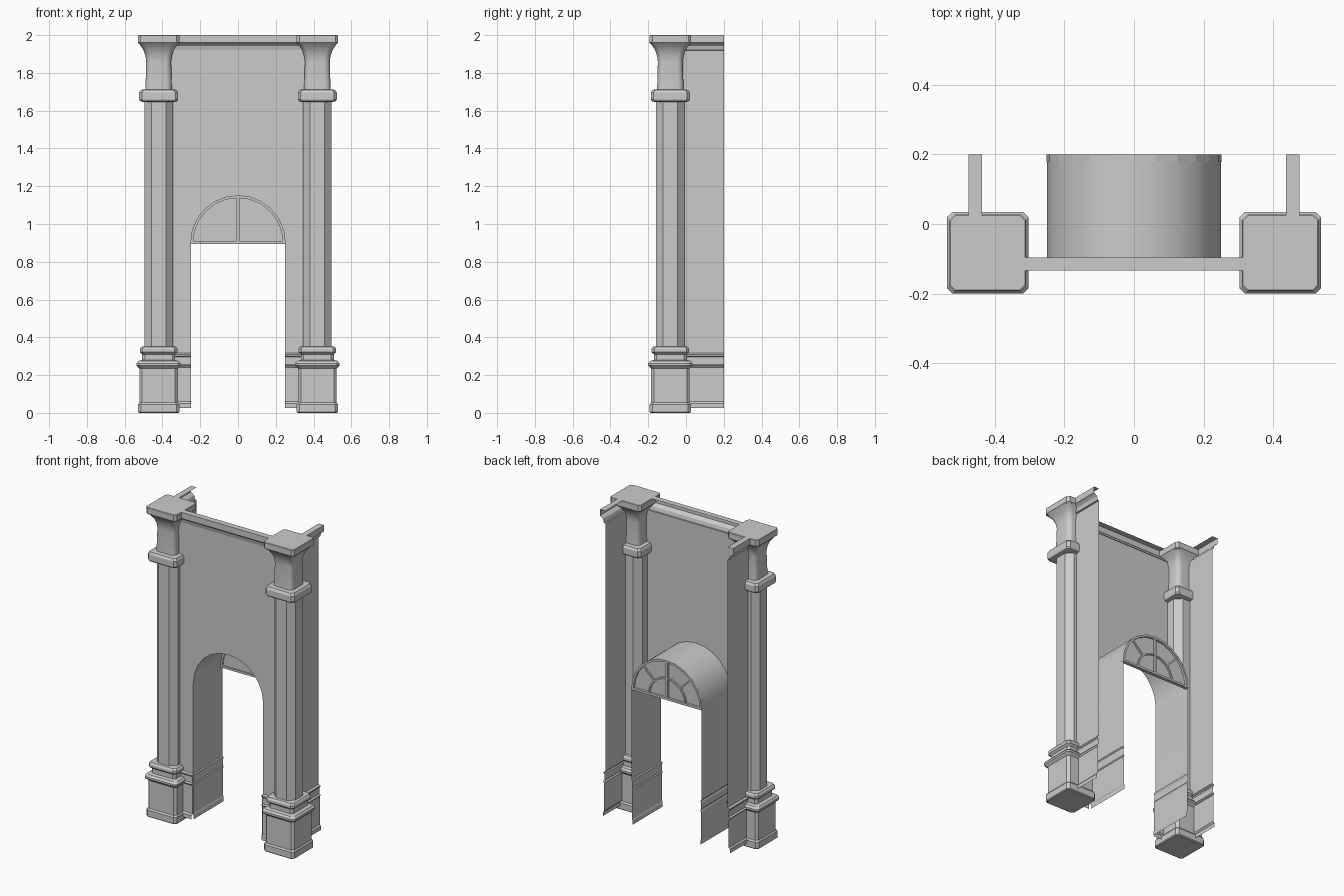
import bpy, bmesh, math
from mathutils import Matrix, Vector

if "Cube" in bpy.data.objects:
    bpy.data.objects.remove(bpy.data.objects["Cube"], do_unlink=True)

stone = bpy.data.materials.new("grey stone")
stone.use_nodes = True
GREY = (0.6, 0.6, 0.6, 1)
stone.diffuse_color = GREY
stone.node_tree.nodes["Principled BSDF"].inputs["Base Color"].default_value = GREY

COL_X, COL_Y = 0.42, -0.083      # column centre
WALL_Y, WALL_X = -0.10, 0.437    # front and side wall planes
BACK = 0.2
R, SPRING, SEG = 0.25, 0.9, 12   # arch


def finish(name, bm, smooth=None, weld=True):
    if weld:
        bmesh.ops.remove_doubles(bm, verts=bm.verts, dist=0.0001)
    bmesh.ops.recalc_face_normals(bm, faces=bm.faces)
    mesh = bpy.data.meshes.new(name)
    bm.to_mesh(mesh)
    bm.free()
    mesh.materials.append(stone)
    obj = bpy.data.objects.new(name, mesh)
    bpy.context.collection.objects.link(obj)
    if smooth:
        bpy.ops.object.select_all(action="DESELECT")
        obj.select_set(True)
        bpy.context.view_layer.objects.active = obj
        bpy.ops.object.shade_smooth_by_angle(angle=math.radians(smooth))
    return obj


def loft(bm, rings, closed=True, caps=False):
    """Join successive point rows with quads."""
    rows = [[bm.verts.new(p) for p in ring] for ring in rings]
    n = len(rows[0])
    for a, b in zip(rows, rows[1:]):
        for i in range(n if closed else n - 1):
            j = (i + 1) % n
            bm.faces.new((a[i], a[j], b[j], b[i]))
    if caps:
        bm.faces.new(rows[0])
        bm.faces.new(rows[-1])


def square_ring(cx, z, half, corner, steps):
    """Square outline with chamfered (one step) or rounded corners."""
    points = []
    for quarter in range(4):
        start = quarter * math.pi / 2
        mid = start + math.pi / 4
        ox = math.copysign(half - corner, math.cos(mid))
        oy = math.copysign(half - corner, math.sin(mid))
        for k in range(steps + 1):
            a = start + math.pi / 2 * k / steps
            points.append((cx + ox + corner * math.cos(a), COL_Y + oy + corner * math.sin(a), z))
    return points


def column_part(name, cx, profile, corner, steps=1, smooth=None):
    bm = bmesh.new()
    loft(bm, [square_ring(cx, z, half, corner, steps) for half, z in profile], caps=True)
    finish(name, bm, smooth)


def moulding(name, profile, start, end, place):
    """Open sheet: a profile of (offset, z) run straight from start to end."""
    bm = bmesh.new()
    loft(bm, [[place(off, t, z) for off, z in profile] for t in (start, end)], closed=False)
    return finish(name, bm)


def arc(radius, y):
    return [(radius * math.cos(math.pi * k / SEG), y, SPRING + radius * math.sin(math.pi * k / SEG))
            for k in range(SEG + 1)]


def half_ring(name, inner, outer, y0, y1):
    bm = bmesh.new()
    rows = [arc(inner, y0), arc(outer, y0), arc(outer, y1), arc(inner, y1)]
    loft(bm, list(zip(*rows)), caps=True)
    finish(name, bm)


def bar(name, size, centre, tilt=0):
    bm = bmesh.new()
    bmesh.ops.create_cube(bm, size=1)
    bm.transform(Matrix.Translation(centre) @ Matrix.Rotation(tilt, 4, "Y")
                 @ Matrix.Diagonal(Vector(size).to_4d()))
    finish(name, bm)


# Profiles as (offset, height)
PEDESTAL = [(0.104, 0), (0.109, 0.005), (0.109, 0.045), (0.102, 0.055), (0.102, 0.235),
            (0.117, 0.25), (0.117, 0.262), (0.107, 0.275), (0.087, 0.28), (0.087, 0.31),
            (0.1, 0.322), (0.1, 0.338), (0.092, 0.35), (0.075, 0.352)]
COLLAR = [(0.078, 1.645), (0.098, 1.65), (0.103, 1.66), (0.103, 1.695), (0.095, 1.71), (0.068, 1.713)]
NECK = [(0.07, 1.71), (0.066, 1.86), (0.07, 1.89), (0.08, 1.92), (0.095, 1.943), (0.105, 1.955)]
CAP = [(0.105, 1.955), (0.11, 1.96), (0.11, 1.997), (0.107, 2)]
CORNICE = [(0, 2), (0.038, 2), (0.038, 1.96), (0.028, 1.954), (0.016, 1.943), (0.01, 1.92), (0, 1.92)]
SKIRTING = [(0, 0.316), (0.012, 0.31), (0.012, 0.302), (0.006, 0.296), (0.006, 0.256),
            (0.016, 0.25), (0.008, 0.24), (0.008, 0.06), (0.016, 0.05), (0.016, 0.025)]

for s, side in ((1, "left"), (-1, "right")):
    cx = s * COL_X
    # Column
    column_part(side + "_pedestal", cx, PEDESTAL, 0.015)
    column_part(side + "_shaft", cx, [(0.076, 0.34), (0.076, 1.66)], 0.038)
    column_part(side + "_collar", cx, COLLAR, 0.015)
    column_part(side + "_neck", cx, NECK, 0.03, 5, 40)
    column_part(side + "_cap", cx, CAP, 0.015)

    # Side wall with cornice and skirting
    def on_side(off, t, z):
        return (s * (WALL_X + off), t, z)
    moulding(side + "_side_wall", [(0, 1.92), (0, 0.316)], COL_Y, BACK, on_side)
    moulding(side + "_side_cornice", CORNICE[:-1] + [(0, 1.918)], COL_Y, BACK, on_side)
    moulding(side + "_side_skirting", SKIRTING, COL_Y, BACK, on_side)

    # Skirting on the front wall and inside the opening
    moulding(side + "_front_skirting", SKIRTING, s * COL_X, s * R,
             lambda off, t, z: (t, WALL_Y - off, z))
    moulding(side + "_jamb_skirting", SKIRTING, WALL_Y - 0.008, BACK,
             lambda off, t, z: (s * (R - off * 0.5), t, z))

# Front wall sheet with arched opening
bm = bmesh.new()
opening = [(R, WALL_Y, 0.316)] + arc(R, WALL_Y) + [(-R, WALL_Y, 0.316)]
outline = []
for x, y, z in opening:
    a = math.atan2(z - SPRING, x)
    if z < SPRING - 0.01:
        outline.append((math.copysign(COL_X, x), y, z))
    else:
        k = min(COL_X / max(abs(math.cos(a)), 1e-6), (1.92 - SPRING) / max(math.sin(a), 1e-6))
        outline.append((k * math.cos(a), y, SPRING + k * math.sin(a)))
loft(bm, [opening, outline], closed=False)
finish("front_wall", bm)
# Upper corner infill between the radial strips
for s, side in ((1, "left"), (-1, "right")):
    bm = bmesh.new()
    corner = (s * COL_X, WALL_Y, 1.92)
    ring = [Vector(p) for p in outline if p[0] * s > 0 and p[2] > SPRING]
    on_edge = max((p for p in ring if abs(p.x) > COL_X - 0.001), key=lambda p: p.z)
    on_top = max((p for p in ring if p.z > 1.919), key=lambda p: abs(p.x))
    bm.faces.new([bm.verts.new(p) for p in (on_edge, corner, on_top)])
    finish(side + "_wall_corner", bm)
moulding("front_cornice", CORNICE, -COL_X, COL_X, lambda off, t, z: (t, WALL_Y + 0.004 - off, z))

# Vaulted passage behind the opening
bm = bmesh.new()
loft(bm, [[(R, y, 0.316)] + arc(R, y) + [(-R, y, 0.316)] for y in (WALL_Y, BACK)], closed=False)
finish("passage", bm, 30)

# Fan window at the back of the passage
bm = bmesh.new()
bm.faces.new([bm.verts.new(p) for p in arc(R, 0.186)])
finish("window_pane", bm)
half_ring("window_rim", R - 0.012, R + 0.001, 0.178, BACK)
half_ring("window_inner_arc", 0.125, 0.135, 0.186, 0.196)
bar("window_sill", (2 * R, 0.022, 0.014), (0, 0.189, SPRING + 0.002))
bar("window_mullion", (0.014, 0.022, R - 0.004), (0, 0.189, SPRING + R / 2))
for s, side in ((1, "left"), (-1, "right")):
    tilt = s * math.pi / 4
    mid = 0.187
    bar(side + "_window_spoke", (0.01, 0.01, 0.115),
        (mid * math.sin(tilt), 0.191, SPRING + mid * math.cos(tilt)), tilt)
